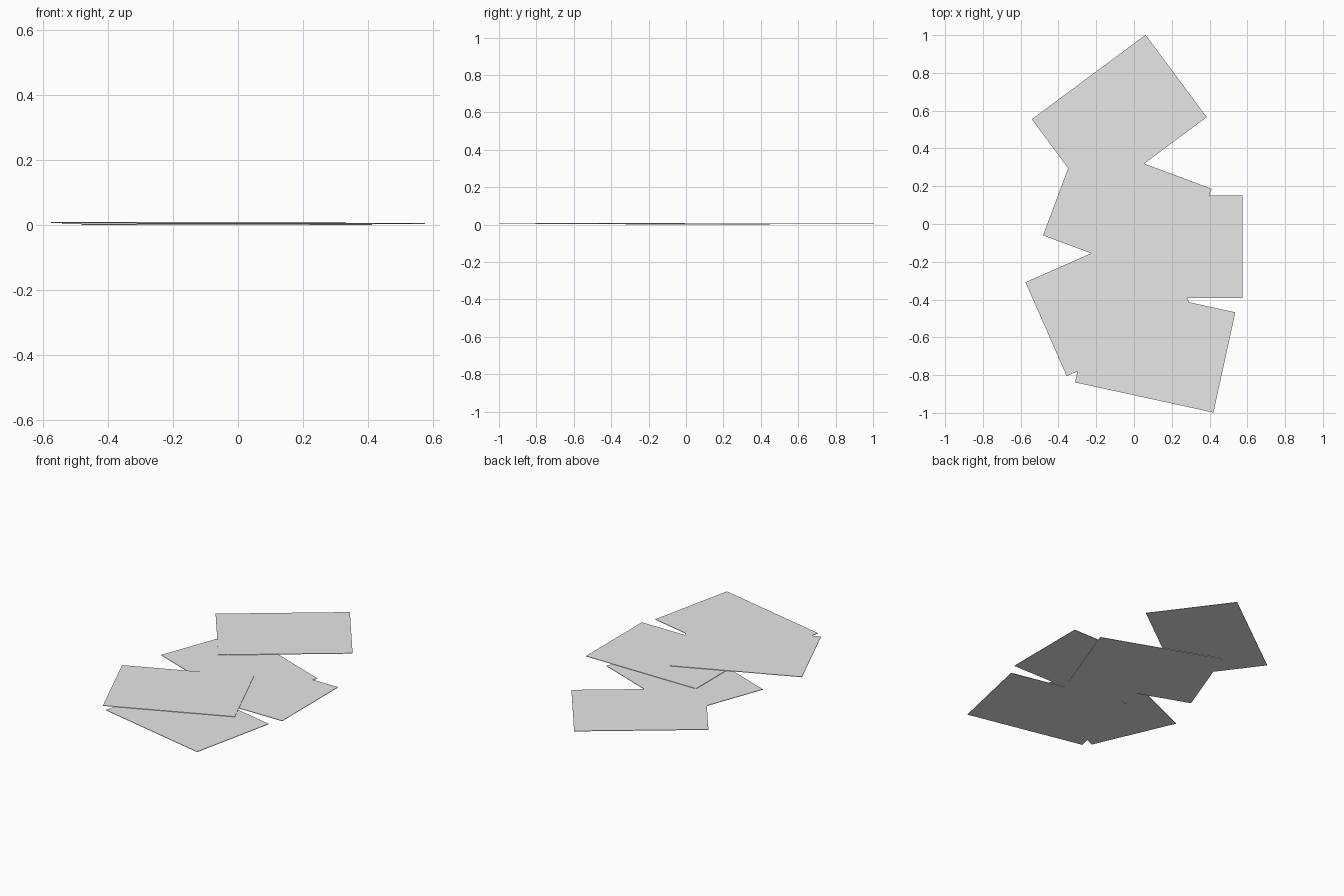
import bpy, math

if "Cube" in bpy.data.objects:
    bpy.data.objects.remove(bpy.data.objects["Cube"])

# One shared paper colour
paper = bpy.data.materials.new("paper_grey")
paper.diffuse_color = (0.8, 0.8, 0.8, 1)
paper.use_nodes = True
paper.node_tree.nodes["Principled BSDF"].inputs["Base Color"].default_value = paper.diffuse_color

LENGTH, WIDTH, THICK = 0.75, 0.543, 0.003

# Sheet name: centre x, centre y, rotation in degrees, bottom height
sheets = {
    "bottom_sheet": (-0.035, 0.063, -20.5, 0.0),
    "right_sheet": (0.200, -0.120, 0.0, 0.0035),
    "back_sheet": (-0.078, 0.560, 36.6, 0.0035),
    "front_sheet": (0.112, -0.653, -12.3, 0.0035),
    "top_sheet": (-0.122, -0.406, 23.7, 0.007),
}

# Scattered thin rectangular sheets
for name, (x, y, angle, z) in sheets.items():
    bpy.ops.mesh.primitive_cube_add(size=1, location=(x, y, z + THICK / 2),
                                    rotation=(0, 0, math.radians(angle)))
    sheet = bpy.context.object
    sheet.name = name
    sheet.scale = (LENGTH, WIDTH, THICK)
    sheet.data.materials.append(paper)
